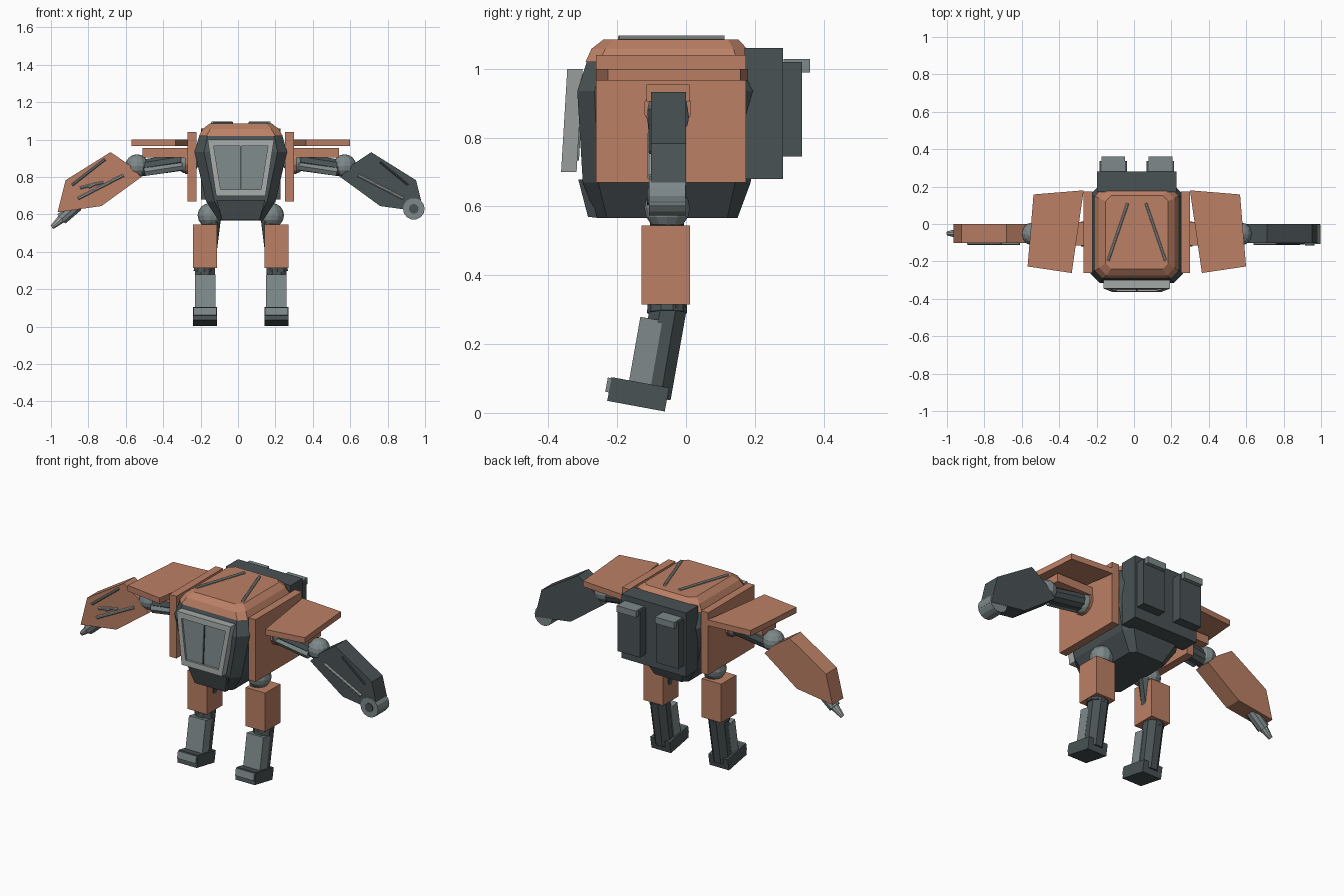
import bpy, bmesh, math
from mathutils import Vector, Matrix

if "Cube" in bpy.data.objects:
    bpy.data.objects.remove(bpy.data.objects["Cube"])

C = 0.015   # centre line of the body in x


def material(name, rgb):
    m = bpy.data.materials.new(name)
    m.diffuse_color = (*rgb, 1)
    m.use_nodes = True
    m.node_tree.nodes["Principled BSDF"].inputs["Base Color"].default_value = m.diffuse_color
    return m


ORANGE = material("copper orange", (0.50, 0.215, 0.13))
DARK = material("dark slate", (0.068, 0.085, 0.09))
GREY = material("mid grey", (0.21, 0.25, 0.255))
LIGHT = material("light grey", (0.37, 0.40, 0.385))


def finish(name, bm, mat):
    bmesh.ops.recalc_face_normals(bm, faces=bm.faces)
    me = bpy.data.meshes.new(name)
    bm.to_mesh(me)
    bm.free()
    me.materials.append(mat)
    ob = bpy.data.objects.new(name, me)
    bpy.context.collection.objects.link(ob)
    return ob


def loft(name, rings, mat):
    bm = bmesh.new()
    vs = [[bm.verts.new(p) for p in r] for r in rings]
    n = len(rings[0])
    bm.faces.new(vs[0])
    bm.faces.new(vs[-1])
    for a, b in zip(vs, vs[1:]):
        for i in range(n):
            j = (i + 1) % n
            bm.faces.new((a[i], a[j], b[j], b[i]))
    return finish(name, bm, mat)


def octagon(hx, y0, y1, z, c):
    pts = [(-hx + c, y0), (hx - c, y0), (hx, y0 + c), (hx, y1 - c),
           (hx - c, y1), (-hx + c, y1), (-hx, y1 - c), (-hx, y0 + c)]
    return [(C + x, y, z) for x, y in pts]


def box(name, lo, hi, mat, tilt=0.0):
    lo, hi = Vector(lo), Vector(hi)
    bm = bmesh.new()
    d = hi - lo
    m = (Matrix.Translation((lo + hi) / 2) @ Matrix.Rotation(tilt, 4, 'X')
         @ Matrix.Diagonal((abs(d.x), abs(d.y), abs(d.z), 1)))
    bmesh.ops.create_cube(bm, size=1, matrix=m)
    return finish(name, bm, mat)


def rod(name, p, q, r0, r1, mat, n=8):
    p, q = Vector(p), Vector(q)
    d = q - p
    bm = bmesh.new()
    m = (Matrix.Translation((p + q) / 2) @ d.to_track_quat('Z', 'Y').to_matrix().to_4x4()
         @ Matrix.Rotation(math.pi / n, 4, 'Z'))
    bmesh.ops.create_cone(bm, cap_ends=True, segments=n, radius1=r0, radius2=r1,
                          depth=d.length, matrix=m)
    return finish(name, bm, mat)


def ball(name, p, r, mat):
    bm = bmesh.new()
    bmesh.ops.create_uvsphere(bm, u_segments=12, v_segments=8, radius=r,
                              matrix=Matrix.Translation(p))
    return finish(name, bm, mat)


def window_plate(name, pts, front, back, mat):
    # prism in x/z whose front and back lean forward towards the bottom
    lean = lambda z: -0.06 * (1.0 - z)
    return loft(name, [[(C + x, y + lean(z), z) for x, z in pts] for y in (front, back)], mat)


# Hull
loft("hull", [octagon(0.118, -0.26, 0.15, 0.567, 0.03),
              octagon(0.186, -0.30, 0.188, 0.67, 0.045),
              octagon(0.247, -0.316, 0.21, 0.935, 0.05),
              octagon(0.222, -0.288, 0.19, 1.022, 0.045)], DARK)
loft("roof", [octagon(0.224, -0.292, 0.19, 1.02, 0.04),
              octagon(0.202, -0.275, 0.178, 1.058, 0.04),
              octagon(0.168, -0.24, 0.152, 1.085, 0.03)], ORANGE)
loft("chin_plate", [[(C + x, y, z) for x, y, z in r] for r in (
    [(-0.13, -0.313, 0.678), (0.13, -0.313, 0.678), (0.13, -0.287, 0.678), (-0.13, -0.287, 0.678)],
    [(-0.1, -0.285, 0.57), (0.1, -0.285, 0.57), (0.1, -0.258, 0.567), (-0.1, -0.258, 0.567)])], DARK)

# Front window
outer = [(-0.178, 1.0), (0.178, 1.0), (0.132, 0.70), (-0.132, 0.70)]
inner = [(-0.145, 0.966), (0.145, 0.966), (0.108, 0.733), (-0.108, 0.733)]
for i in range(4):
    j = (i + 1) % 4
    window_plate("window_frame", [outer[i], outer[j], inner[j], inner[i]], -0.345, -0.30, LIGHT)
window_plate("window_glass", inner, -0.333, -0.295, GREY)
window_plate("window_divider", [(-0.004, 0.965), (0.004, 0.965), (0.004, 0.735), (-0.004, 0.735)],
             -0.339, -0.33, DARK)

# Backpack
box("backpack", (C - 0.213, 0.17, 0.68), (C + 0.213, 0.282, 1.06), DARK)

for s, side in ((-1, "left"), (1, "right")):
    X = lambda o: C + s * o

    # Roof rods, back packs
    rod("roof_rod_" + side, (X(0.049), 0.11, 1.09), (X(0.153), -0.195, 1.09), 0.008, 0.008, LIGHT)
    box("back_pack_" + side, (X(0.052), 0.28, 0.745), (X(0.2), 0.337, 1.02), DARK)
    box("back_pack_cap_" + side, (X(0.063), 0.284, 0.99), (X(0.19), 0.361, 1.028), GREY)

    # Side armour and shoulder plate
    box("side_panel_" + side, (X(0.237), -0.262, 0.67), (X(0.284), 0.175, 1.04), ORANGE)
    plan = [(0.284, 0.18), (0.552, 0.158), (0.584, -0.227), (0.348, -0.262), (0.284, -0.25)]
    plan = plan[:4]
    loft("shoulder_plate_" + side, [[(X(x), y, z) for x, y in plan] for z in (0.966, 1.0)], ORANGE)
    box("shoulder_beam_" + side, (X(0.28), -0.115, 0.905), (X(0.526), 0.01, 0.955), ORANGE)

    # Upper arm
    rod("shoulder_ring_" + side, (X(0.28), -0.053, 0.885), (X(0.298), -0.053, 0.885),
        0.07, 0.07, ORANGE, 12)
    ball("shoulder_joint_" + side, (X(0.285), -0.053, 0.88), 0.062, GREY)
    rod("upper_arm_" + side, (X(0.29), -0.053, 0.885), (X(0.55), -0.053, 0.845),
        0.05, 0.046, DARK, 10)
    rod("upper_arm_guard_" + side, (X(0.31), -0.085, 0.86), (X(0.515), -0.085, 0.828),
        0.026, 0.026, GREY, 6)
    ball("elbow_" + side, (X(0.555), -0.053, 0.86), 0.062, GREY)

    # Forearm
    shape = [(0.697, 0.933), (0.937, 0.783), (0.98, 0.612), (0.745, 0.645),
             (0.532, 0.80), (0.6, 0.868)]
    loft("forearm_" + side, [[(X(x), y, z) for x, z in shape] for y in (-0.102, 0.0)],
         ORANGE if s < 0 else DARK)
    rod("forearm_rod_" + side, (X(0.627), -0.104, 0.81), (X(0.87), -0.104, 0.685),
        0.009, 0.009, LIGHT)

    # Hip and thigh
    ball("hip_" + side, (X(0.165), -0.055, 0.595), 0.066, GREY)
    rod("thigh_core_" + side, (X(0.152), -0.055, 0.58), (X(0.198), -0.055, 0.29),
        0.048, 0.058, DARK, 10)
    box("thigh_armour_" + side, (X(0.127), -0.13, 0.315), (X(0.255), 0.012, 0.545), ORANGE)

    # Shin and foot
    rod("shin_" + side, (X(0.192), -0.05, 0.315), (X(0.192), -0.095, 0.045), 0.058, 0.055, DARK, 8)
    box("shin_guard_" + side, (X(0.135), -0.15, 0.08), (X(0.245), -0.085, 0.275), GREY,
        -math.radians(10))
    box("foot_" + side, (X(0.127), -0.224, 0.019), (X(0.255), -0.054, 0.089), DARK,
        -math.radians(10.5))
    box("toe_plate_" + side, (X(0.13), -0.231, 0.06), (X(0.252), -0.218, 0.102), GREY,
        -math.radians(10.5))

# Left forearm details and pointed tip
rod("forearm_upper_rod", (-0.887, -0.104, 0.757), (-0.711, -0.104, 0.895), 0.008, 0.008, GREY)
rod("forearm_short_rod", (-0.845, -0.104, 0.742), (-0.72, -0.104, 0.772), 0.008, 0.008, LIGHT)
rod("forearm_short_rod", (-0.80, -0.104, 0.745), (-0.76, -0.104, 0.765), 0.009, 0.009, LIGHT)
rod("tip_base", (-0.86, -0.05, 0.65), (-0.945, -0.05, 0.575), 0.036, 0.034, GREY, 10)
rod("tip_point", (-0.935, -0.05, 0.584), (-0.995, -0.05, 0.531), 0.027, 0.012, LIGHT, 10)

# Right forearm rod and hand drum
rod("forearm_upper_rod", (0.76, -0.103, 0.88), (0.91, -0.103, 0.757), 0.006, 0.006, DARK)
rod("hand_drum", (0.94, -0.108, 0.63), (0.94, -0.002, 0.63), 0.058, 0.058, GREY, 14)
rod("hand_drum_hub", (0.94, -0.114, 0.63), (0.94, -0.106, 0.63), 0.026, 0.026, DARK, 12)
